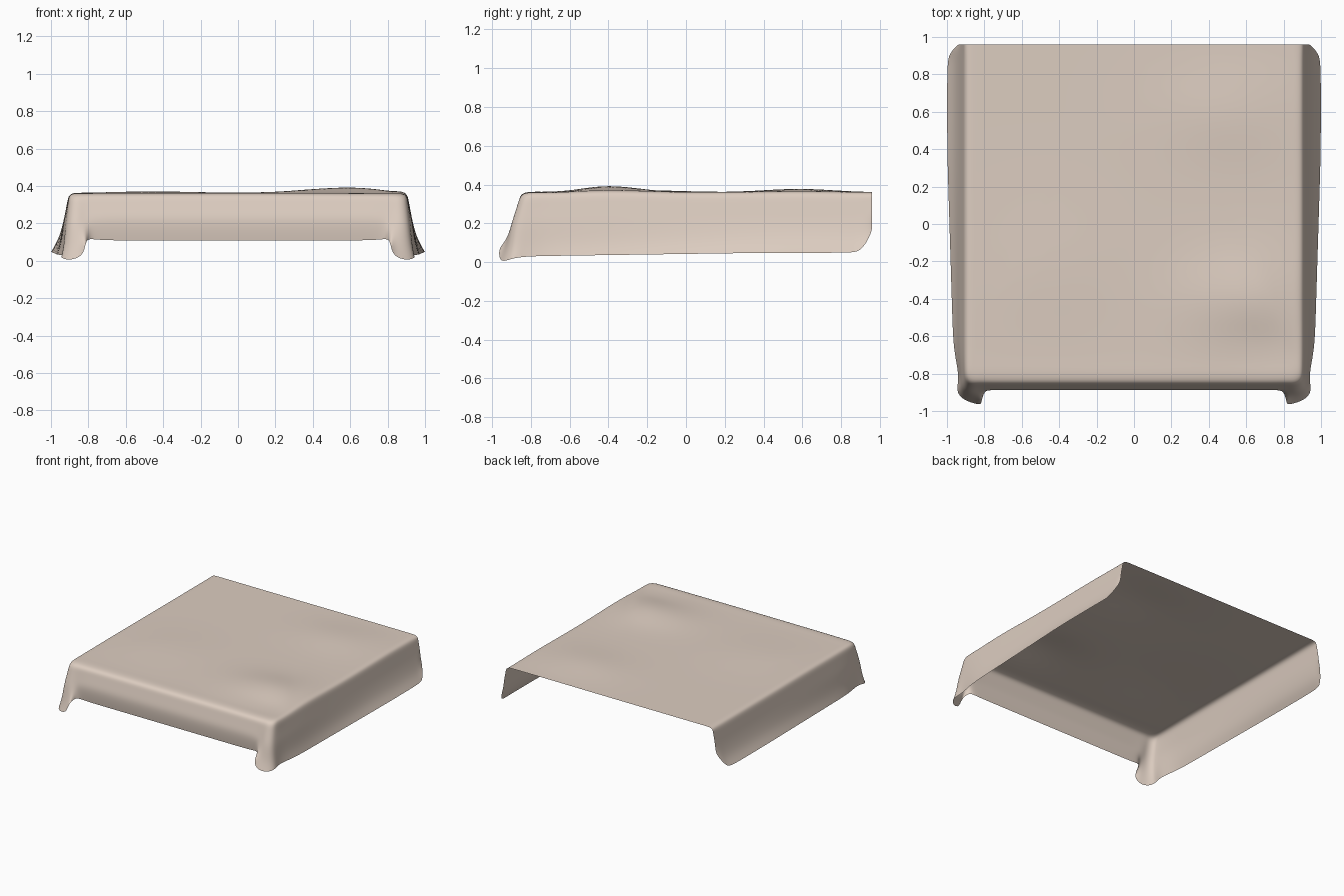
import bpy, bmesh
from math import exp
from mathutils import Vector

if "Cube" in bpy.data.objects:
    bpy.data.objects.remove(bpy.data.objects["Cube"])

BACK = Vector((0, .96))
RIM_X, RIM_Y = .905, -.85


def top_z(x, y):
    # gentle rumples of the cloth
    def bump(cx, cy, sx, sy, h):
        return h * exp(-((x - cx) / sx) ** 2 - ((y - cy) / sy) ** 2)
    return (.361 + bump(.57, -.4, .3, .2, .034) + bump(.5, .58, .35, .22, .018)
            + bump(-.45, -.25, .35, .3, .010) + bump(0, -.84, 1.2, .06, .006)
            - bump(.7, -.66, .2, .1, .008))


def front_station(x):
    return (x, RIM_Y), (x, -.89, .22), (x, -.88, .109)


def side_station(y):
    # hem flares wider towards the back
    t = min(1, max(0, (y + .7) / 1.1))
    return (RIM_X, y), (.935, y, .20), (.965 + .034 * t, y, .032 + .016 * t)


def back_station(t):
    # hem curls up to the open back edge
    y = .87 + .09 * t
    return (RIM_X, y), (.935 - .01 * t, y, .2 + .05 * t), (.995 - .055 * t * t, y, .05 + .11 * t * t)


# Corner drape: rim, middle of the drop, hem
corner = [
    ((.79, RIM_Y), (.79, -.89, .21), (.805, -.885, .122)),
    ((.83, RIM_Y), (.825, -.895, .20), (.815, -.965, .09)),
    ((.86, RIM_Y), (.86, -.905, .19), (.83, -.965, .02)),
    ((.885, -.84), (.895, -.90, .18), (.91, -.945, 0)),
    ((.90, -.82), (.92, -.875, .18), (.955, -.895, .02)),
    ((RIM_X, -.78), (.925, -.82, .19), (.93, -.82, .03)),
]
stations = [front_station(.185 * i) for i in range(5)] + corner
stations += [side_station(-.68 + .21 * i) for i in range(8)]
stations += [back_station(i / 3) for i in range(4)]


def column(rim, mid, hem, side):
    rim, mid, hem = Vector(rim), Vector(mid), Vector(hem)
    for v in (rim, mid, hem):
        v.x *= side
    pts = []
    # top panel, running out from the middle of the back edge
    for s in [i / 16 for i in range(16)] + [.965]:
        p = BACK + (rim - BACK) * s
        pts.append(Vector((p.x, p.y, top_z(p.x, p.y))))
    # rolled rim, drop and flared hem
    edge = Vector((rim.x, rim.y, top_z(rim.x, rim.y) - .008))
    low = mid.lerp(hem, .4)
    low.z = mid.z + (hem.z - mid.z) * .6
    return pts + [edge, edge.lerp(mid, .3), edge.lerp(mid, .65), mid, low, hem]


cols = [column(*s, -1) for s in reversed(stations[1:])]
cols += [column(*s, 1) for s in stations]

bm = bmesh.new()
grid = [[bm.verts.new(p) for p in c] for c in cols]
for a, b in zip(grid, grid[1:]):
    for j in range(len(a) - 1):
        bm.faces.new((a[j], a[j + 1], b[j + 1], b[j]))
bmesh.ops.remove_doubles(bm, verts=bm.verts, dist=.0001)
bmesh.ops.recalc_face_normals(bm, faces=bm.faces)
if sum(f.normal.z * f.calc_area() for f in bm.faces) < 0:
    bmesh.ops.reverse_faces(bm, faces=bm.faces)
for f in bm.faces:
    f.smooth = True

mesh = bpy.data.meshes.new("blanket")
bm.to_mesh(mesh)
bm.free()
blanket = bpy.data.objects.new("blanket", mesh)
bpy.context.collection.objects.link(blanket)
sub = blanket.modifiers.new("soft_cloth", 'SUBSURF')
sub.levels = sub.render_levels = 2

# Linen colour
mat = bpy.data.materials.new("linen")
mat.diffuse_color = (.72, .61, .53, 1)
mat.use_nodes = True
mat.node_tree.nodes["Principled BSDF"].inputs["Base Color"].default_value = mat.diffuse_color
mesh.materials.append(mat)
